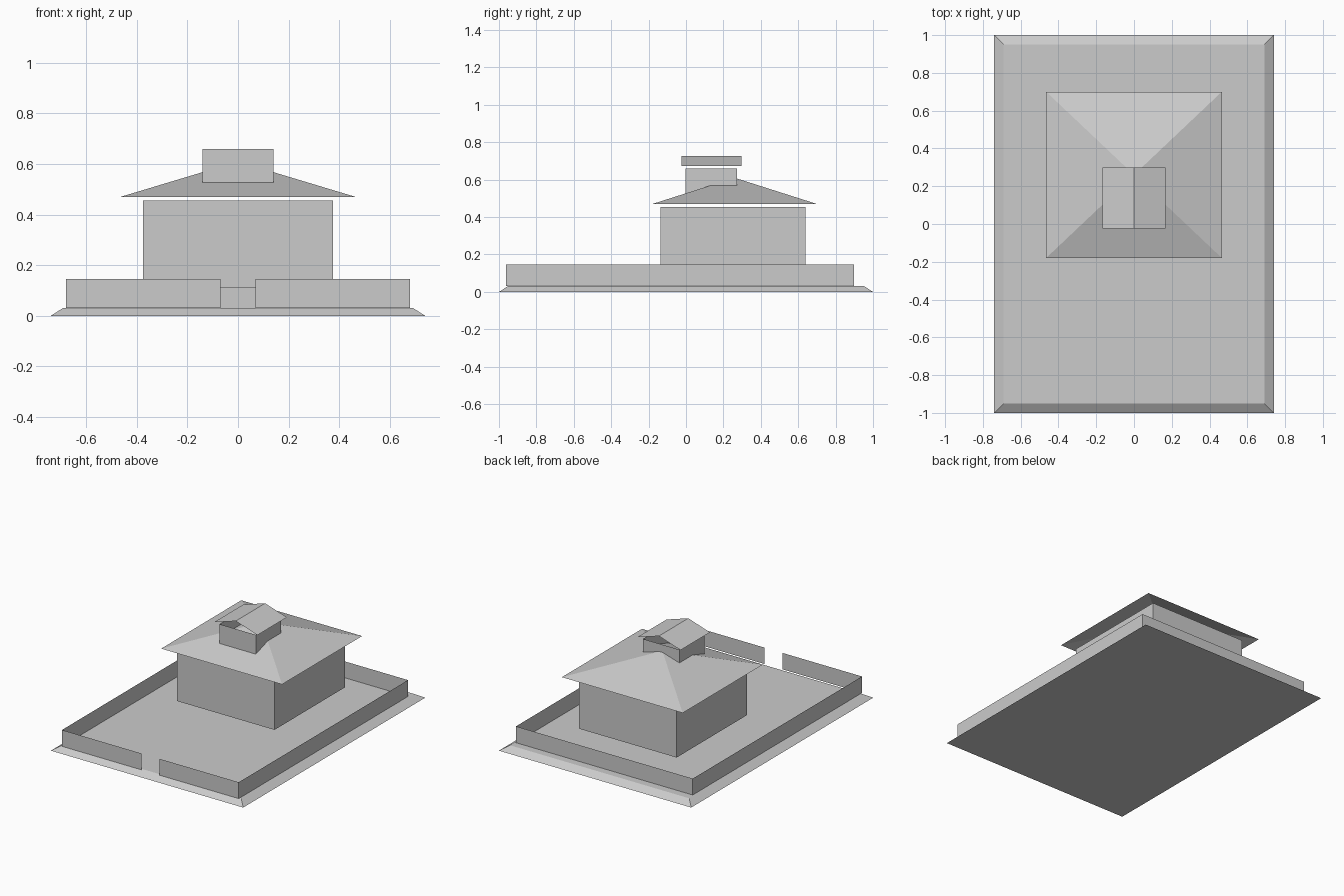
import bpy

if "Cube" in bpy.data.objects:
    bpy.data.objects.remove(bpy.data.objects["Cube"])


def mesh_object(name, verts, faces):
    mesh = bpy.data.meshes.new(name)
    mesh.from_pydata(verts, [], faces)
    mesh.update()
    obj = bpy.data.objects.new(name, mesh)
    bpy.context.collection.objects.link(obj)
    return obj


def rect(hx, y0, y1):
    # counter-clockwise rectangle, symmetric in x
    return [(-hx, y0), (hx, y0), (hx, y1), (-hx, y1)]


def sheet_walls(name, path, z0, z1, closed=True):
    # thin vertical walls along a plan path
    n = len(path)
    verts = [(x, y, z) for z in (z0, z1) for x, y in path]
    faces = [(i, (i + 1) % n, (i + 1) % n + n, i + n)
             for i in range(n if closed else n - 1)]
    return mesh_object(name, verts, faces)


# Ground slab with bevelled rim
slab = [(x, y, 0) for x, y in rect(0.74, -1, 1)]
slab += [(x, y, 0.032) for x, y in rect(0.69, -0.95, 0.95)]
sides = [(i, (i + 1) % 4, (i + 1) % 4 + 4, i + 4) for i in range(4)]
mesh_object("ground_slab", slab, sides + [(3, 2, 1, 0), (4, 5, 6, 7)])

# Yard wall with a gate opening at the front
r = rect(0.68, -0.963, 0.897)
yard = [(0.07, -0.963), r[1], r[2], r[3], r[0], (-0.07, -0.963)]
sheet_walls("yard_wall", yard, 0.032, 0.146, closed=False)

# House walls
sheet_walls("house_walls", rect(0.376, -0.136, 0.64), 0.113, 0.455)

# Open pyramid roof
roof = [(x, y, 0.47) for x, y in rect(0.465, -0.18, 0.70)] + [(0, 0.26, 0.61)]
mesh_object("main_roof", roof, [(i, (i + 1) % 4, 4) for i in range(4)])

# Roof turret walls, sunk into the main roof
sheet_walls("turret_walls", rect(0.14, -0.004, 0.273), 0.525, 0.66)

# Turret gable roof: two thin slopes
gable = [(x, y, z) for y in (-0.025, 0.298)
         for x, z in ((-0.167, 0.674), (0, 0.727), (0.167, 0.674))]
mesh_object("turret_roof", gable, [(0, 1, 4, 3), (1, 2, 5, 4)])
